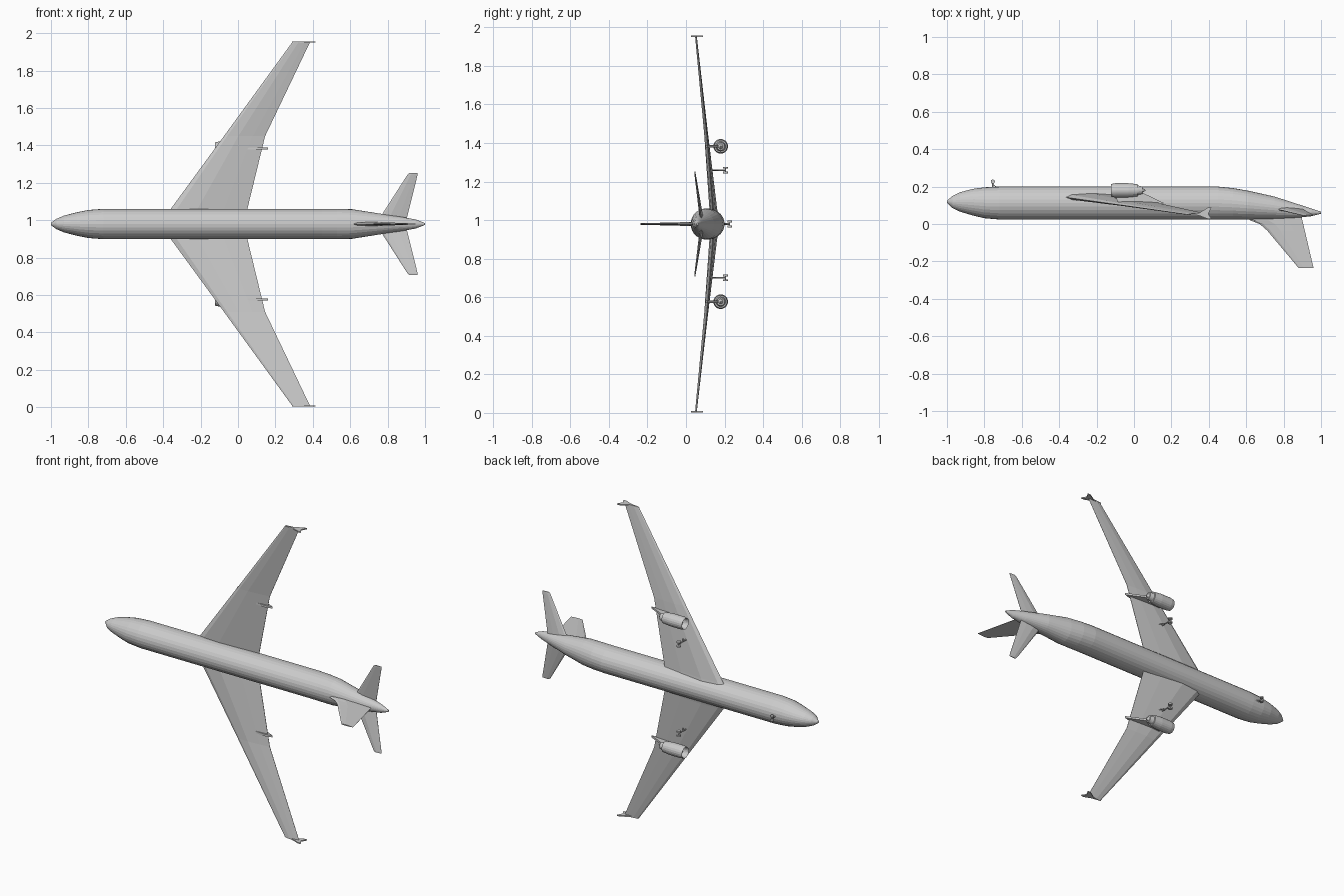
import bpy, bmesh, math
from mathutils import Vector

if "Cube" in bpy.data.objects:
    bpy.data.objects.remove(bpy.data.objects["Cube"])

ZC = 0.98  # height of the symmetry plane; all parts are built around it


def finish(bm, name, mirror=False):
    bmesh.ops.recalc_face_normals(bm, faces=bm.faces)
    me = bpy.data.meshes.new(name)
    bm.to_mesh(me)
    bm.free()
    ob = bpy.data.objects.new(name, me)
    ob.location.z = ZC
    bpy.context.collection.objects.link(ob)
    if mirror:
        m = ob.modifiers.new("Mirror", 'MIRROR')
        m.use_axis = (False, False, True)
        m.use_mirror_merge = False
    return ob


def skin(bm, rings):
    """Bridge closed rings of equal size and cap both ends."""
    vs = [[bm.verts.new(p) for p in r] for r in rings]
    n = len(vs[0])
    for a, b in zip(vs, vs[1:]):
        for i in range(n):
            j = (i + 1) % n
            bm.faces.new((a[i], a[j], b[j], b[i]))
    bm.faces.new(vs[0])
    bm.faces.new(vs[-1])


def loft(name, rings, mirror=False):
    bm = bmesh.new()
    skin(bm, rings)
    return finish(bm, name, mirror)


def ellipse(x, cy, cz, ry, rz, n):
    return [(x, cy + ry * math.cos(2 * math.pi * i / n),
             cz + rz * math.sin(2 * math.pi * i / n)) for i in range(n)]


def plate(name, outline, z0, z1, mirror=False):
    return loft(name, [[(x, y, z) for x, y in outline] for z in (z0, z1)], mirror)


# chord fraction, half thickness fraction
FOIL = [(0, 0), (.08, .32), (.35, .5), (.7, .3), (1, .04),
        (1, -.04), (.7, -.3), (.35, -.5), (.08, -.32)]


def wing_section(x0, x1, y0, y1, z, t):
    return [(x0 + f * (x1 - x0), y0 + f * (y1 - y0) + h * t, z) for f, h in FOIL]


def fin_section(x0, x1, y, t):
    return [(x0 + f * (x1 - x0), y, h * t) for f, h in FOIL]


def rod(bm, a, b, r, n=10):
    a, b = Vector(a), Vector(b)
    d = (b - a).normalized()
    u = d.orthogonal().normalized()
    v = d.cross(u)
    skin(bm, [[p + r * (u * math.cos(2 * math.pi * i / n) + v * math.sin(2 * math.pi * i / n))
               for i in range(n)] for p in (a, b)])


# fuselage: x, roof y, belly y, half width
BODY = [(-1, .115, .125, .006), (-.97, .085, .15, .028), (-.93, .066, .17, .045),
        (-.86, .045, .188, .063), (-.8, .031, .196, .075), (-.72, .024, .2, .081),
        (.45, .024, .2, .081), (.53, .024, .192, .081), (.61, .024, .178, .079),
        (.75, .027, .147, .057), (.88, .034, .105, .037), (.95, .042, .082, .024),
        (1, .055, .066, .005)]
loft("fuselage", [ellipse(x, (a + b) / 2, 0, (b - a) / 2, w, 28) for x, a, b, w in BODY])

# wings with a kinked trailing edge
loft("wing", [wing_section(-.39, .045, .147, .145, .04, .045),
              wing_section(-.36, .05, .142, .14, .08, .04),
              wing_section(-.075, .145, .102, .108, .47, .02),
              wing_section(.29, .385, .05, .055, .972, .009)], True)

# wing tip fences
plate("wingtip_fence", [(.29, .053), (.35, .06), (.395, .088), (.415, .088), (.397, .055),
                        (.415, .027), (.395, .027), (.345, .046)], .97, .977, True)

# tail surfaces
loft("tailplane", [wing_section(.75, .90, .083, .08, .02, .02),
                   wing_section(.905, .96, .046, .048, .262, .007),
                   wing_section(.915, .96, .045, .047, .272, .005)], True)
loft("tail_fin", [fin_section(.60, .895, .045, .024), fin_section(.62, .9, .02, .022),
                  fin_section(.672, .905, 0, .02), fin_section(.712, .913, -.035, .018),
                  fin_section(.88, .96, -.235, .008)])

# engines: hollow intake, nacelle, core and exhaust cone
EX, EY, EZ = 0, .18, .403
ENGINE = [(-.1, .001), (-.086, .011), (-.086, .029), (-.117, .031), (-.122, .034),
          (-.1, .038), (-.03, .038), (.02, .033), (.02, .026), (.045, .02),
          (.045, .013), (.062, .001)]
loft("engine", [ellipse(x, EY, EZ, r, r, 20) for x, r in ENGINE], True)
plate("engine_pylon", [(-.1, .15), (-.085, .115), (.12, .1), (.16, .112), (.05, .165),
                       (-.02, .165)], EZ - .006, EZ + .006, True)


# landing gear: strut, brace, axle and twin wheels
def gear(name, x, z, top, axle, r, mirror):
    bm = bmesh.new()
    rod(bm, (x, top, z), (x, axle, z), .004)
    rod(bm, (x + .03, top, z), (x, (top + axle) / 2 + .008, z), .0025, 6)
    rod(bm, (x, axle, z - .016), (x, axle, z + .016), .0025, 6)
    for s in (-1, 1):
        rod(bm, (x, axle, z + s * .008), (x, axle, z + s * .017), r, 14)
    finish(bm, name, mirror)


gear("main_gear", -.095, .28, .12, .206, .013, True)
gear("nose_gear", -.755, 0, .185, .227, .011, False)
